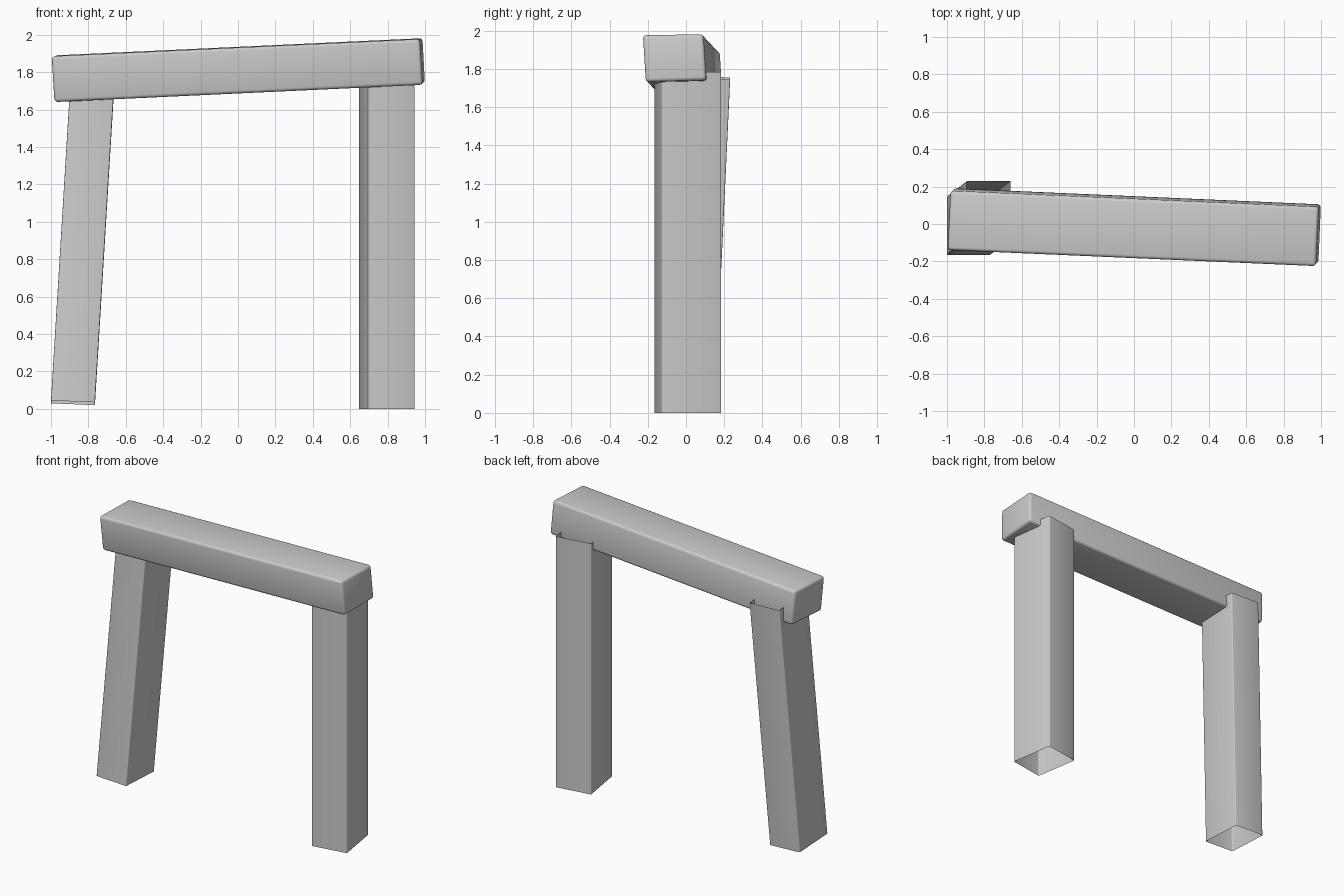
import bpy, bmesh
from mathutils import Vector

if "Cube" in bpy.data.objects:
    bpy.data.objects.remove(bpy.data.objects["Cube"])


def prism(name, lower, upper, caps, bevel):
    """Four-sided prism between two quads, with softened long edges."""
    bm = bmesh.new()
    a = [bm.verts.new(p) for p in lower]
    b = [bm.verts.new(p) for p in upper]
    for i in range(4):
        j = (i + 1) % 4
        bm.faces.new((a[i], a[j], b[j], b[i]))
    if caps:
        bm.faces.new(a[::-1])
        bm.faces.new(b)
    bmesh.ops.recalc_face_normals(bm, faces=bm.faces)
    edges = [e for e in bm.edges if len(e.link_faces) == 2]
    bmesh.ops.bevel(bm, geom=edges, offset=bevel, segments=3,
                    profile=0.5, affect='EDGES')
    me = bpy.data.meshes.new(name)
    bm.to_mesh(me)
    bm.free()
    ob = bpy.data.objects.new(name, me)
    bpy.context.collection.objects.link(ob)
    bpy.ops.object.select_all(action='DESELECT')
    bpy.context.view_layer.objects.active = ob
    ob.select_set(True)
    bpy.ops.object.shade_smooth_by_angle(angle=0.7)
    return ob


def leg(name, base, axis):
    """Open-ended leg: base quad swept along an axis vector."""
    base = [Vector(p) for p in base]
    return prism(name, base, [p + Vector(axis) for p in base], False, 0.006)


# Upright right post, turned slightly about z
leg("right_post",
    [(0.695, -0.165, 0), (0.945, -0.125, 0), (0.895, 0.185, 0), (0.645, 0.145, 0)],
    (0, 0, 1.785))

# Leaning left post
leg("left_post",
    [(-1.0, -0.165, 0.045), (-0.765, -0.165, 0.035),
     (-0.765, 0.15, 0.02), (-1.0, 0.15, 0.03)],
    (0.105, 0.081, 1.725))

# Crooked lintel beam, rounded edges
prism("lintel_beam",
      [(-0.997, -0.14, 1.885), (-0.982, 0.177, 1.89),
       (-0.967, 0.192, 1.65), (-0.982, -0.125, 1.64)],
      [(0.972, -0.226, 1.977), (0.987, 0.091, 1.982),
       (1.0, 0.106, 1.742), (0.987, -0.211, 1.732)],
      True, 0.018)
